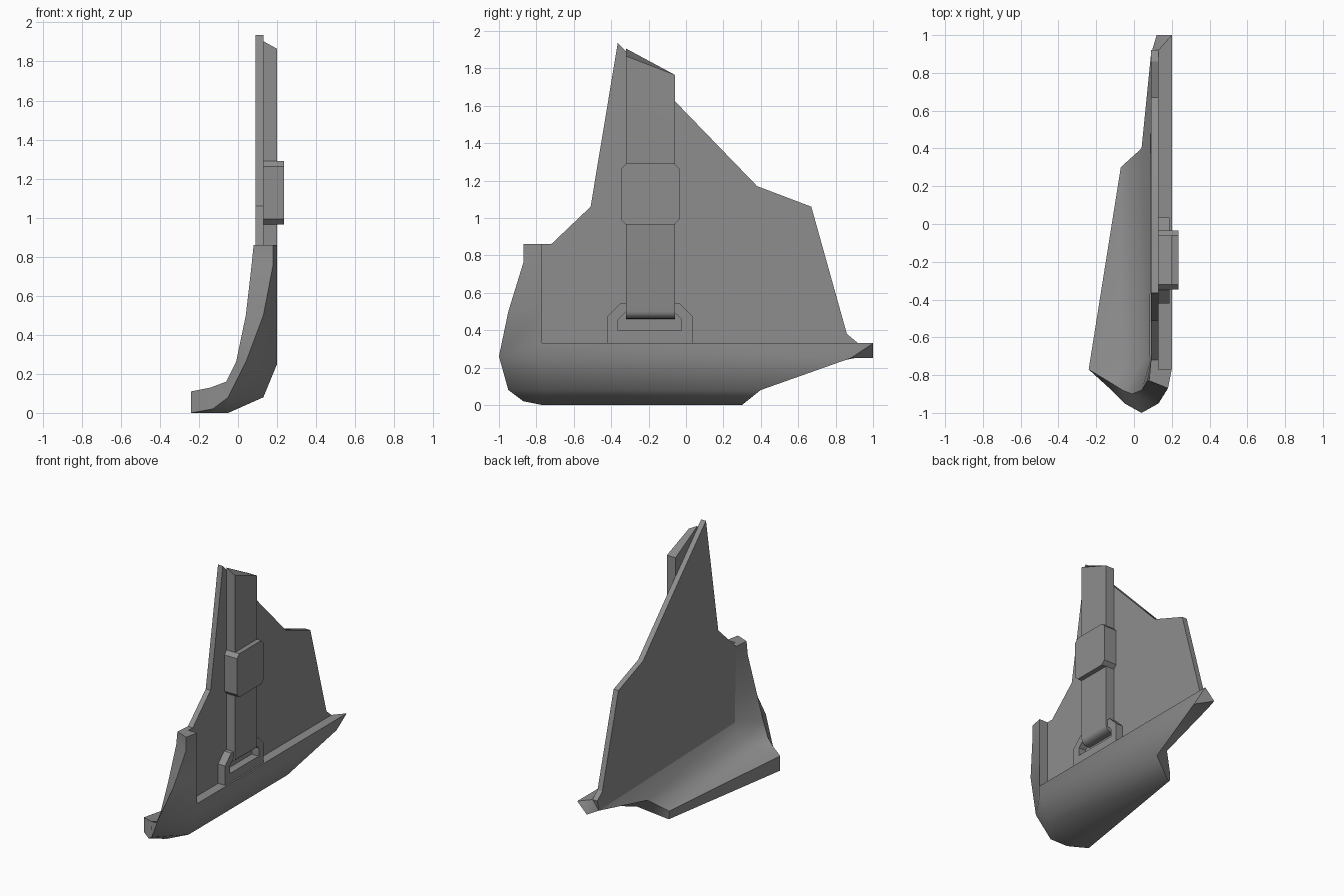
import bpy, bmesh, math

if "Cube" in bpy.data.objects:
    bpy.data.objects.remove(bpy.data.objects["Cube"])

grey = bpy.data.materials.new("dull grey")
grey.diffuse_color = (0.27, 0.27, 0.27, 1)
grey.use_nodes = True
grey.node_tree.nodes["Principled BSDF"].inputs["Base Color"].default_value = grey.diffuse_color


def finish(name, bm, angle=30):
    bmesh.ops.remove_doubles(bm, verts=bm.verts, dist=0.0005)
    bmesh.ops.recalc_face_normals(bm, faces=bm.faces)
    me = bpy.data.meshes.new(name)
    bm.to_mesh(me)
    bm.free()
    ob = bpy.data.objects.new(name, me)
    bpy.context.collection.objects.link(ob)
    me.materials.append(grey)
    bpy.ops.object.select_all(action='DESELECT')
    ob.select_set(True)
    bpy.context.view_layer.objects.active = ob
    bpy.ops.object.shade_smooth_by_angle(angle=math.radians(angle))
    return ob


def side_prism(name, outline, x0, x1):
    """Extrude a (y, z) outline along x."""
    bm = bmesh.new()
    a = [bm.verts.new((x0, y, z)) for y, z in outline]
    b = [bm.verts.new((x1, y, z)) for y, z in outline]
    bm.faces.new(a)
    bm.faces.new(b)
    n = len(a)
    for i in range(n):
        j = (i + 1) % n
        bm.faces.new((a[i], a[j], b[j], b[i]))
    return finish(name, bm)


# Curved lower hull: rows run from the top of the front post to the inner bottom edge
bow_out = [(.18, -.87, .86), (.18, -.87, .76), (.13, -.95, .5), (.04, -1, .26),
           (-.05, -.95, .08), (-.13, -.87, .02), (-.24, -.77, 0)]
mid_out = [(.2, -.77, .86), (.2, -.77, .76), (.2, -.77, .5), (.2, -.77, .25),
           (.13, -.77, .08), (-.05, -.77, 0), (-.24, -.77, 0)]
bow_in = [(.08, -.83, .86), (.07, -.83, .76), (.04, -.88, .5), (-.01, -.9, .26),
          (-.06, -.88, .16), (-.14, -.83, .13), (-.24, -.77, .11)]
mid_in = [(.09, -.72, .86), (.09, -.72, .76), (.09, -.71, .5), (.085, -.7, .3),
          (.04, -.72, .17), (-.06, -.75, .12), (-.24, -.77, .11)]
aft_out = [(.2, .88, .25), (.13, .4, .08), (-.05, .3, 0), (-.07, .3, 0)]
aft_in = [(.09, .9, .25), (.04, .4, .15), (-.06, .31, .07), (-.07, .3, .06)]
ledge_front, ledge_back = (.2, -.77, .33), (.2, 1, .33)
root_front, root_back = (.13, -.77, .33), (.13, .92, .33)
tip = (.12, 1, .25)

bm = bmesh.new()
cache = {}


def face(*pts):
    vs = []
    for p in pts:
        v = cache.get(p) or cache.setdefault(p, bm.verts.new(p))
        if v not in vs:
            vs.append(v)
    if len(vs) > 2:
        bm.faces.new(vs)


for i in range(6):
    face(bow_out[i], bow_out[i + 1], bow_in[i + 1], bow_in[i])     # broken front edge
    extra = [ledge_front] if i == 2 else []
    face(bow_out[i], bow_out[i + 1], mid_out[i + 1], *extra, mid_out[i])
    face(bow_in[i], bow_in[i + 1], mid_in[i + 1], mid_in[i])
for i in range(3):
    face(mid_out[i + 3], mid_out[i + 4], aft_out[i + 1], aft_out[i])
    face(mid_in[i + 3], mid_in[i + 4], aft_in[i + 1], aft_in[i])
    face(aft_out[i], aft_out[i + 1], aft_in[i + 1], aft_in[i])     # broken rear edge
face(mid_out[6], aft_out[3], aft_in[3], mid_in[6])                 # inner lip
face(ledge_front, mid_out[3], aft_out[0], ledge_back)              # side band
face(ledge_front, ledge_back, root_back, root_front)               # ledge
face(ledge_back, aft_out[0], tip)                                  # broken tip
face(ledge_back, tip, root_back)
face(tip, aft_out[0], aft_in[0])
face(tip, aft_in[0], root_back)
post_top = (.13, -.77, .86)
face(mid_out[0], mid_out[1], mid_out[2], ledge_front, root_front, post_top)
face(bow_out[0], mid_out[0], post_top, mid_in[0], bow_in[0])       # post top
finish("lower_hull", bm, 50)

# Jagged wall plate
side_prism("wall_plate", [(-.77, .27), (-.77, .86), (-.72, .86), (-.51, 1.06),
                          (-.365, 1.935), (-.06, 1.625), (.38, 1.17), (.67, 1.06),
                          (.86, .38), (.92, .33), (.9, .25)], .09, .13)

# Upright strap with rounded foot and slanted broken top
bm = bmesh.new()
foot = [(.2, .5), (.197, .485), (.187, .472), (.17, .463), (.15, .46), (.128, .46)]
ends = []
for y, z_in, z_out in ((-.32, 1.905, 1.865), (-.06, 1.765, 1.765)):
    ends.append([bm.verts.new((x, y, z)) for x, z in [(.128, z_in), (.2, z_out)] + foot])
    bm.faces.new(ends[-1])
n = len(ends[0])
for i in range(n):
    j = (i + 1) % n
    bm.faces.new((ends[0][i], ends[0][j], ends[1][j], ends[1][i]))
finish("strap", bm)

# Clamp with cut corners around the strap
c = .027
side_prism("clamp", [(-.348, .965 + c), (-.348, 1.29 - c), (-.348 + c, 1.29), (-.035 - c, 1.29),
                     (-.035, 1.29 - c), (-.035, .965 + c), (-.035 - c, .965), (-.348 + c, .965)],
           .128, .236)

# Open bracket at the strap foot, mirrored about its middle
half = [(-.42, .33), (-.42, .475), (-.35, .545), (-.318, .545), (-.318, .5),
        (-.363, .457), (-.363, .397)]
mid = -.193
side_prism("foot_bracket", half + [(2 * mid - y, z) for y, z in reversed(half)], .128, .188)
